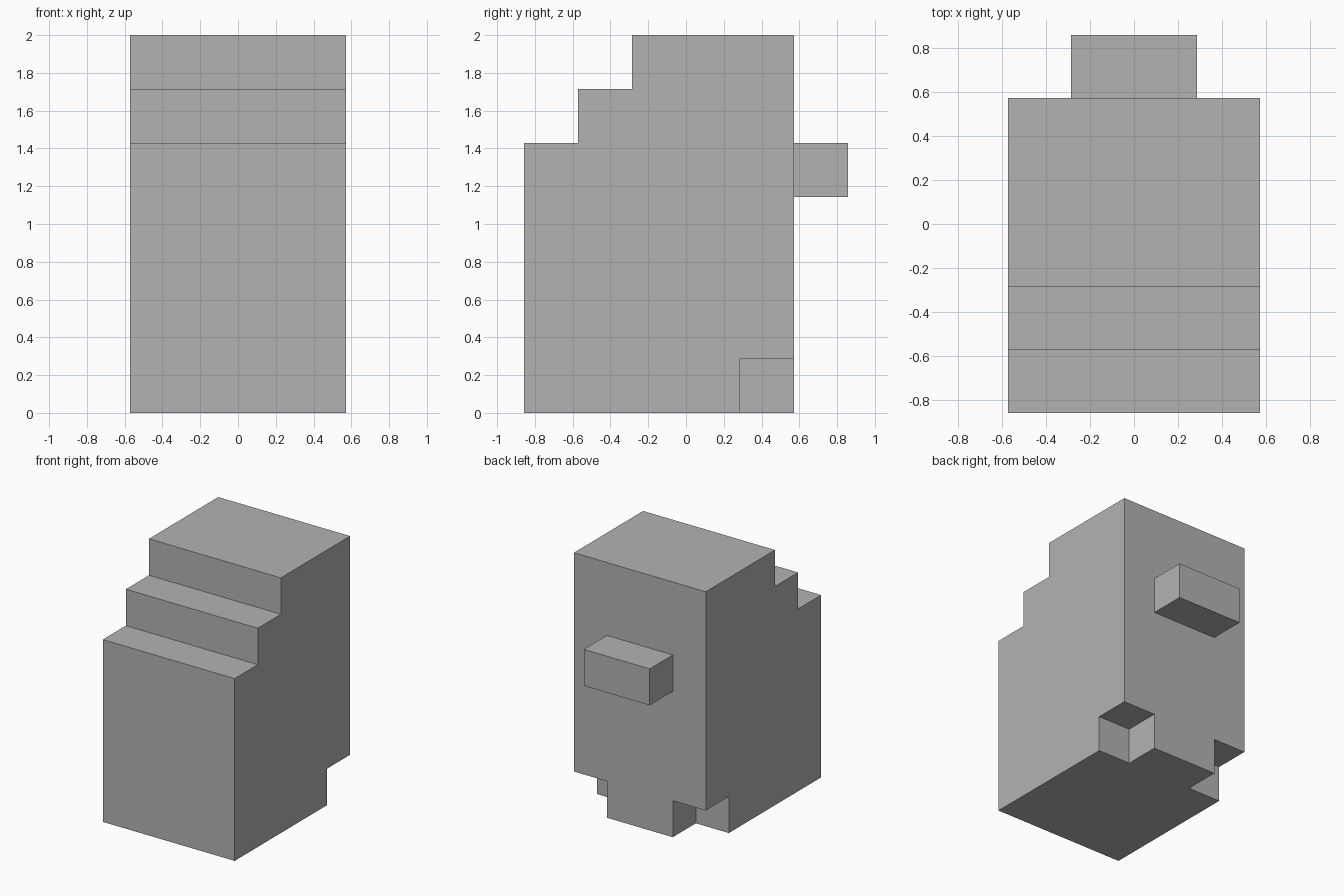
import bpy
import bmesh

U = 2 / 7  # size of one block step

cube = bpy.data.objects.get("Cube")
if cube:
    bpy.data.objects.remove(cube, do_unlink=True)

grey = bpy.data.materials.new("plain grey")
grey.use_nodes = True
colour = (0.45, 0.45, 0.45, 1)
grey.diffuse_color = colour
grey.node_tree.nodes["Principled BSDF"].inputs["Base Color"].default_value = colour


def prism(name, profile, x0, x1):
    """Extrude a side profile of (y, z) block units along x."""
    bm = bmesh.new()
    face = bm.faces.new([bm.verts.new((x0 * U, y * U, z * U)) for y, z in profile])
    new = bmesh.ops.extrude_face_region(bm, geom=[face])["geom"]
    moved = [v for v in new if isinstance(v, bmesh.types.BMVert)]
    bmesh.ops.translate(bm, verts=moved, vec=((x1 - x0) * U, 0, 0))
    bmesh.ops.recalc_face_normals(bm, faces=bm.faces)
    mesh = bpy.data.meshes.new(name)
    bm.to_mesh(mesh)
    bm.free()
    mesh.materials.append(grey)
    obj = bpy.data.objects.new(name, mesh)
    bpy.context.collection.objects.link(obj)
    return obj


def rect(y0, y1, z0, z1):
    return [(y0, z0), (y1, z0), (y1, z1), (y0, z1)]


# Body with two steps down to the front
body = prism("stepped_body", [(-3, 0), (2, 0), (2, 7), (-1, 7), (-1, 6),
                              (-2, 6), (-2, 5), (-3, 5)], -2, 2)

# Square notches in the lower back corners
for side, x0, x1 in (("right", -3, -1), ("left", 1, 3)):
    cutter = prism(side + "_notch_cutter", rect(1, 3, -1, 1), x0, x1)
    cutter.hide_render = True
    cut = body.modifiers.new(side + "_notch", "BOOLEAN")
    cut.operation = "DIFFERENCE"
    cut.solver = "EXACT"
    cut.object = cutter
    bpy.context.view_layer.objects.active = body
    bpy.ops.object.modifier_apply(modifier=cut.name)
    bpy.data.objects.remove(cutter, do_unlink=True)

# Block on the back, open where it meets the body
block = prism("back_block", rect(2, 3, 4, 5), -1, 1)
bm = bmesh.new()
bm.from_mesh(block.data)
hidden = [f for f in bm.faces if f.normal.y < -0.9]
bmesh.ops.delete(bm, geom=hidden, context="FACES")
bm.to_mesh(block.data)
bm.free()
